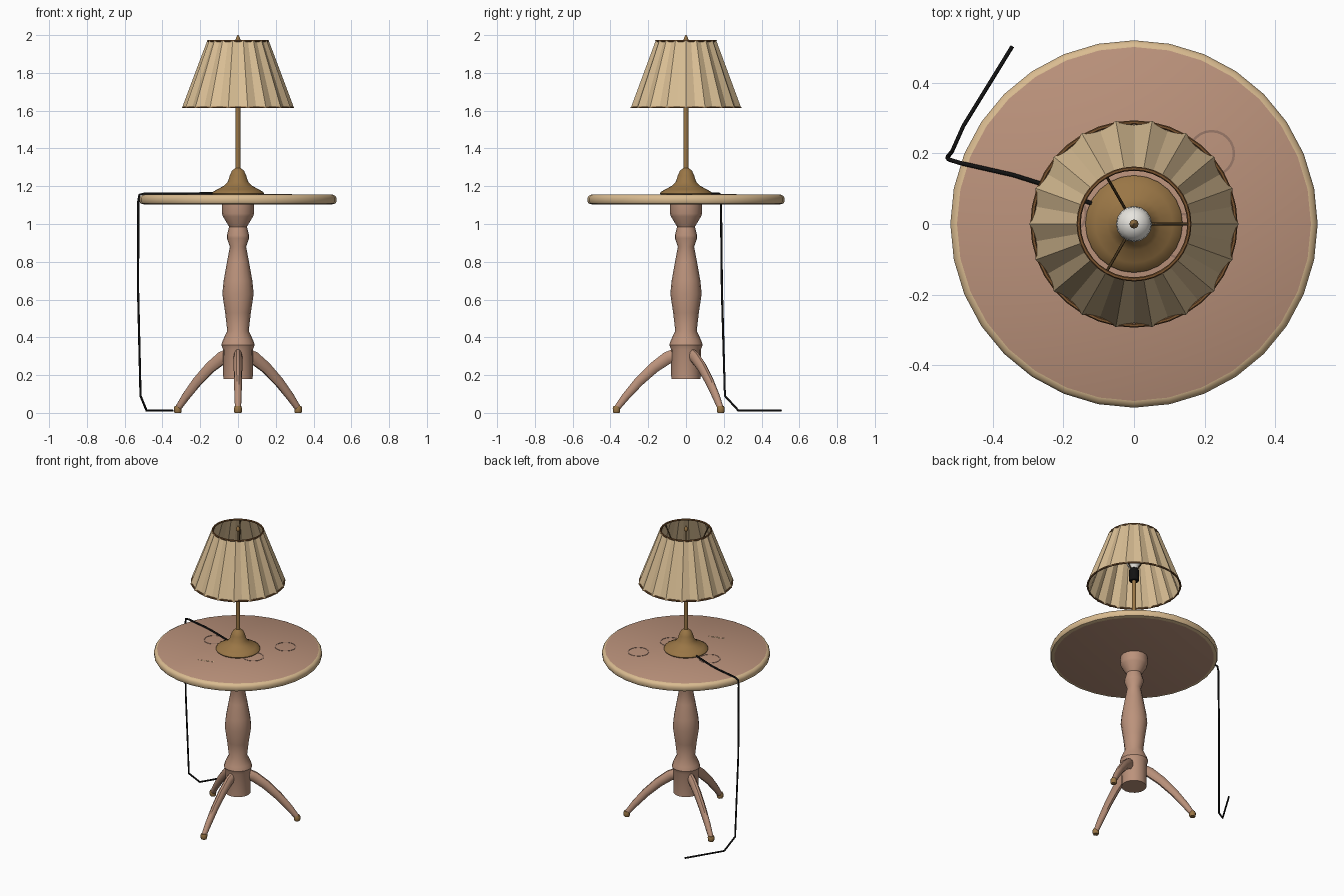
import bpy, bmesh, math
from math import sin, cos, pi, radians

if "Cube" in bpy.data.objects:
    bpy.data.objects.remove(bpy.data.objects["Cube"])


def mat(name, col):
    m = bpy.data.materials.new(name)
    m.diffuse_color = (*col, 1)
    m.use_nodes = True
    m.node_tree.nodes["Principled BSDF"].inputs["Base Color"].default_value = m.diffuse_color
    return m


WOOD = mat("brown wood", (0.50, 0.29, 0.20))
RIM = mat("light rim wood", (0.70, 0.50, 0.28))
CLOTH = mat("cream cloth", (0.70, 0.52, 0.30))
BRASS = mat("aged brass", (0.32, 0.18, 0.06))
TRIM = mat("brown trim", (0.20, 0.09, 0.03))
WIRE = mat("dark wire", (0.08, 0.045, 0.015))
BLACK = mat("black plastic", (0.006, 0.006, 0.006))
GLASS = mat("white glass", (0.82, 0.80, 0.75))
STAIN = mat("water stain", (0.32, 0.19, 0.14))


def finish(name, bm, mats, smooth=None):
    bmesh.ops.recalc_face_normals(bm, faces=bm.faces[:])
    me = bpy.data.meshes.new(name)
    bm.to_mesh(me)
    bm.free()
    ob = bpy.data.objects.new(name, me)
    bpy.context.collection.objects.link(ob)
    for m in mats:
        me.materials.append(m)
    if smooth:
        bpy.ops.object.select_all(action='DESELECT')
        ob.select_set(True)
        bpy.context.view_layer.objects.active = ob
        bpy.ops.object.shade_smooth_by_angle(angle=radians(smooth))
    return ob


def skin(bm, rings, caps=True, closed=False):
    """Bridge rings of points with quads."""
    vs = [[bm.verts.new(p) for p in r] for r in rings]
    n = len(vs[0])
    pairs = list(zip(vs, vs[1:])) + ([(vs[-1], vs[0])] if closed else [])
    for a, b in pairs:
        for i in range(n):
            j = (i + 1) % n
            bm.faces.new((a[i], a[j], b[j], b[i]))
    if caps and not closed:
        bm.faces.new(vs[0])
        bm.faces.new(vs[-1])


def lathe(name, profile, m, n=16, loc=(0, 0), smooth=35, closed=False):
    bm = bmesh.new()
    skin(bm, [[(loc[0] + r * cos(2 * pi * i / n), loc[1] + r * sin(2 * pi * i / n), z)
               for i in range(n)] for r, z in profile], closed=closed)
    return finish(name, bm, [m], smooth)


def tube(name, pts, radius, m):
    cu = bpy.data.curves.new(name, 'CURVE')
    cu.dimensions = '3D'
    cu.bevel_depth = radius
    cu.bevel_resolution = 1
    cu.use_fill_caps = True
    sp = cu.splines.new('POLY')
    sp.points.add(len(pts) - 1)
    for p, q in zip(sp.points, pts):
        p.co = (*q, 1)
    ob = bpy.data.objects.new(name, cu)
    bpy.context.collection.objects.link(ob)
    cu.materials.append(m)
    bpy.ops.object.select_all(action='DESELECT')
    ob.select_set(True)
    bpy.context.view_layer.objects.active = ob
    bpy.ops.object.convert(target='MESH')


# Table top: brown faces, pale rounded rim
top = lathe("table_top", [(0.495, 1.103), (0.515, 1.108), (0.521, 1.118), (0.521, 1.138),
                          (0.515, 1.149), (0.502, 1.156)], RIM, 32)
top.data.materials.append(WOOD)
for p in top.data.polygons:
    if abs(p.normal.z) > 0.99:
        p.material_index = 1

# Turned pedestal
lathe("pedestal", [(0.078, 0.18), (0.079, 0.335), (0.088, 0.36), (0.080, 0.385), (0.057, 0.435),
                   (0.068, 0.53), (0.083, 0.63), (0.076, 0.70), (0.058, 0.80), (0.043, 0.88),
                   (0.059, 0.925), (0.059, 0.94), (0.047, 0.985), (0.080, 1.04), (0.085, 1.055),
                   (0.085, 1.104)], WOOD)

# Three curved legs with brass feet: centre line (r, z), half width, half height
LEG = [(0.05, 0.31, 0.022, 0.038), (0.10, 0.29, 0.023, 0.035), (0.17, 0.24, 0.023, 0.031),
       (0.25, 0.165, 0.021, 0.027), (0.32, 0.085, 0.019, 0.022), (0.366, 0.025, 0.016, 0.017)]
for k, deg in enumerate((-90, 30, 150)):
    a = radians(deg)
    rings = []
    for i, (r, z, w, h) in enumerate(LEG):
        p, q = LEG[max(i - 1, 0)], LEG[min(i + 1, len(LEG) - 1)]
        t = math.atan2(q[1] - p[1], q[0] - p[0]) if i else 0
        ring = []
        for j in range(10):
            u, v = w * cos(2 * pi * j / 10), h * sin(2 * pi * j / 10)
            rr = r - v * sin(t)
            ring.append((rr * cos(a) - u * sin(a), rr * sin(a) + u * cos(a), z + v * cos(t)))
        rings.append(ring)
    bm = bmesh.new()
    skin(bm, rings)
    finish(f"leg_{k + 1}", bm, [WOOD], 40)
    lathe(f"foot_{k + 1}", [(0.017, 0), (0.020, 0.006), (0.021, 0.026), (0.017, 0.036)], BRASS, 10,
          (0.368 * cos(a), 0.368 * sin(a)))

# Water rings and scratches on the table
for k, (x, y) in enumerate(((0.22, 0.20), (0.14, -0.035), (-0.20, 0.03))):
    lathe(f"water_ring_{k + 1}", [(0.060, 1.155), (0.060, 1.158), (0.067, 1.158), (0.067, 1.155)],
          STAIN, 24, (x, y), closed=True)
for k, (x, y) in enumerate(((-0.08, -0.24), (-0.04, -0.23))):
    tube(f"scratch_{k + 1}", [(x - 0.035, y - 0.03, 1.156), (x + 0.035, y - 0.005, 1.156)],
         0.0015, RIM)

# Lamp base, stem, socket, bulb
lathe("lamp_base", [(0.134, 1.155), (0.138, 1.162), (0.134, 1.17), (0.110, 1.183), (0.075, 1.202),
                    (0.053, 1.225), (0.043, 1.258), (0.032, 1.282), (0.014, 1.296)], BRASS, 24)
lathe("lamp_stem", [(0.014, 1.28), (0.014, 1.66)], BRASS, 12)
lathe("lamp_socket", [(0.028, 1.65), (0.032, 1.66), (0.032, 1.72), (0.027, 1.735)], BLACK, 14)
lathe("light_bulb", [(0.024, 1.73), (0.030, 1.75), (0.044, 1.768), (0.051, 1.79), (0.048, 1.812),
                     (0.036, 1.831), (0.018, 1.842), (0.003, 1.845)], GLASS, 16, smooth=60)

# Pleated shade
N = 36
bm = bmesh.new()
skin(bm, [[((r - d * (i % 2)) * cos(2 * pi * i / N), (r - d * (i % 2)) * sin(2 * pi * i / N), z)
           for i in range(N)] for r, d, z in ((0.297, 0.016, 1.614), (0.162, 0.010, 1.973))],
     caps=False)
finish("lamp_shade", bm, [CLOTH])

# Round trim hoops at the shade edges
for name, r, z in (("shade_lower_trim", 0.288, 1.618), ("shade_upper_trim", 0.157, 1.970)):
    lathe(name, [(r + 0.006 * cos(pi * i / 3), z + 0.006 * sin(pi * i / 3)) for i in range(6)],
          TRIM, 36, closed=True)

# Shade carrier arms, rod and finial
for k in range(3):
    a = 2 * pi * k / 3
    tube(f"shade_arm_{k + 1}", [(0.02 * cos(a), 0.02 * sin(a), 1.73),
                                (0.06 * cos(a), 0.06 * sin(a), 1.78),
                                (0.157 * cos(a), 0.157 * sin(a), 1.97)], 0.004, WIRE)
lathe("finial_rod", [(0.004, 1.84), (0.004, 1.97)], BRASS, 8)
lathe("finial", [(0.005, 1.962), (0.011, 1.968), (0.013, 1.978), (0.009, 1.988), (0.002, 2.0)],
      BRASS, 12)

# Power cord over the table edge and along the floor
tube("power_cord", [(-0.12, 0.058, 1.164), (-0.27, 0.116, 1.162), (-0.343, 0.139, 1.162),
                    (-0.493, 0.173, 1.162), (-0.522, 0.182, 1.155), (-0.528, 0.185, 1.12),
                    (-0.529, 0.190, 0.65), (-0.516, 0.206, 0.09), (-0.484, 0.278, 0.012),
                    (-0.345, 0.504, 0.012)], 0.006, BLACK)
